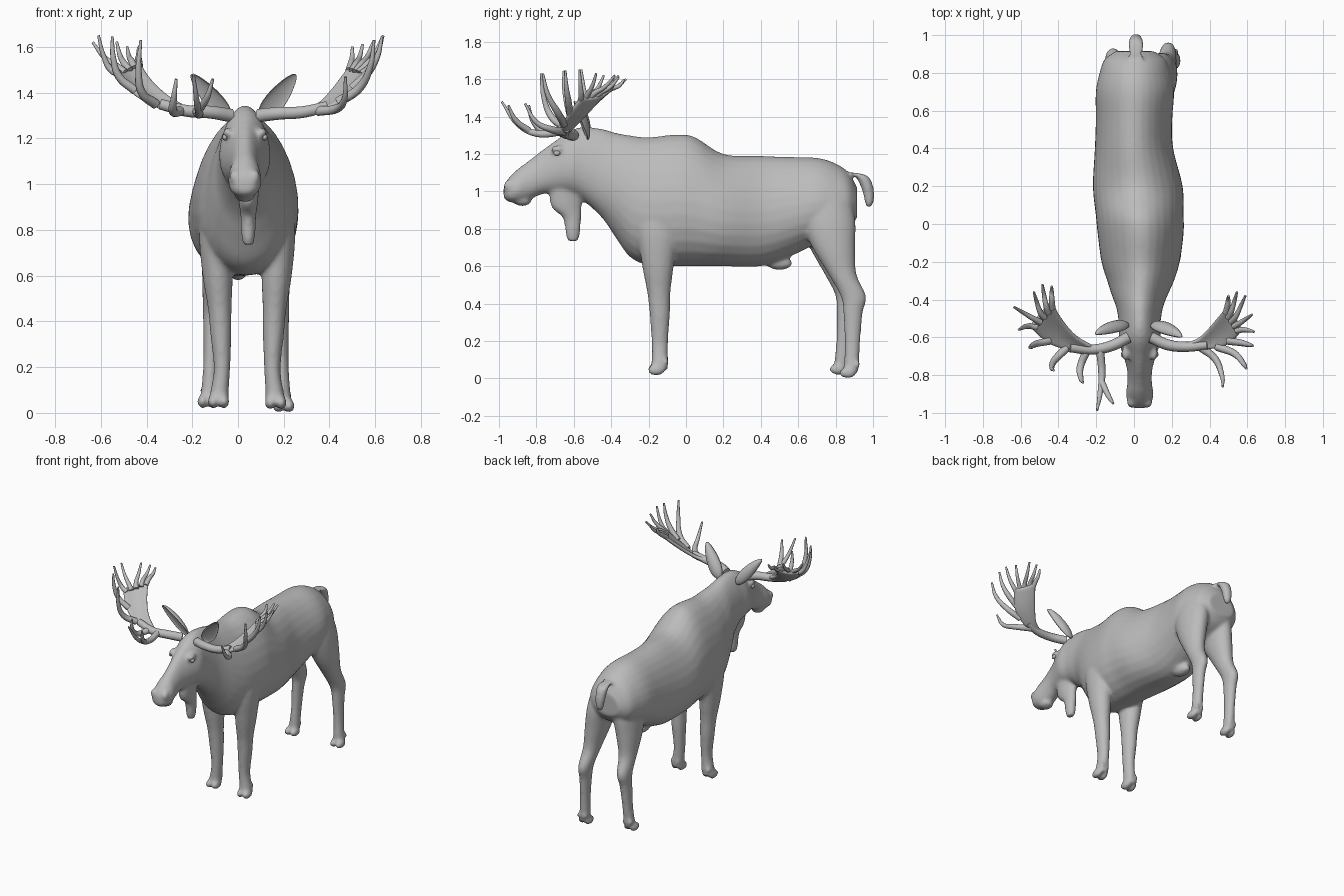
import bpy, bmesh, math
from mathutils import Vector, Matrix

cube = bpy.data.objects.get("Cube")
if cube:
    bpy.data.objects.remove(cube, do_unlink=True)

grey = bpy.data.materials.new("plain_grey")
grey.use_nodes = True
grey.diffuse_color = (0.5, 0.5, 0.5, 1)
grey.node_tree.nodes["Principled BSDF"].inputs["Base Color"].default_value = (0.5, 0.5, 0.5, 1)


def add_object(name, data):
    ob = bpy.data.objects.new(name, data)
    data.materials.append(grey)
    bpy.context.collection.objects.link(ob)
    return ob


def mesh_object(name, bm):
    bmesh.ops.recalc_face_normals(bm, faces=bm.faces)
    for f in bm.faces:
        f.smooth = True
    me = bpy.data.meshes.new(name)
    bm.to_mesh(me)
    bm.free()
    return add_object(name, me)


def refine(rows, steps=4):
    """Catmull-Rom interpolation of a list of equal-length tuples."""
    out = []
    for i in range(len(rows) - 1):
        quad = [rows[max(i - 1, 0)], rows[i], rows[i + 1], rows[min(i + 2, len(rows) - 1)]]
        for s in range(steps):
            t = s / steps
            out.append([b + 0.5 * t * (c - a + t * (2 * a - 5 * b + 4 * c - d + t * (3 * (b - c) + d - a)))
                        for a, b, c, d in zip(*quad)])
    return out + [list(rows[-1])]


def loft(bm, rows, ring_point, sides=28):
    """Skin closed rings; ring_point(row, angle) places each vertex."""
    rings = [[bm.verts.new(ring_point(r, 2 * math.pi * k / sides)) for k in range(sides)]
             for r in refine(rows)]
    for a, b in zip(rings, rings[1:]):
        for k in range(sides):
            bm.faces.new((a[k], a[k - 1], b[k - 1], b[k]))
    bm.faces.new(rings[0])
    bm.faces.new(rings[-1])


def trunk_ring(r, a):
    y, top, low, hw, xc = r
    s = math.sin(a)
    return xc + hw * math.cos(a) * (1 - 0.17 * s), y, (top + low) / 2 + (top - low) / 2 * s


def limb_ring(r, a):
    x, y, z, rx, ry = r
    return x + rx * math.cos(a), y + ry * math.sin(a), z


def blob(bm, centre, size):
    m = Matrix.Translation(centre) @ Matrix.Diagonal((*size, 1))
    bmesh.ops.create_uvsphere(bm, u_segments=20, v_segments=12, radius=1, matrix=m)


body = bmesh.new()

# Trunk, neck and head: y, top, bottom, half width, centre x
loft(body, [
    (-.975, 1.03, .965, .03, .03), (-.95, 1.07, .945, .06, .03), (-.90, 1.12, .94, .072, .03),
    (-.84, 1.165, .955, .064, .03), (-.77, 1.22, .985, .066, .03), (-.70, 1.27, .99, .085, .03),
    (-.62, 1.325, .98, .11, .03), (-.55, 1.345, .95, .107, .03), (-.45, 1.335, .86, .12, .03),
    (-.38, 1.315, .76, .145, .03), (-.30, 1.30, .65, .175, .035), (-.20, 1.29, .605, .205, .035),
    (-.05, 1.305, .6, .225, .035), (.05, 1.29, .6, .23, .03), (.20, 1.2, .6, .235, .02),
    (.40, 1.19, .6, .205, 0), (.55, 1.185, .65, .2, 0), (.70, 1.18, .72, .205, .005),
    (.80, 1.15, .76, .185, .005), (.87, 1.1, .8, .16, .005), (.915, 1.02, .86, .1, .005)], trunk_ring)

# Throat flap
loft(body, [(.045, -.64, 1.02, .05, .09), (.045, -.64, .92, .042, .082), (.045, -.61, .86, .034, .05),
            (.045, -.605, .78, .031, .039), (.045, -.605, .735, .022, .03)], limb_ring)

# Chin, belly bump, brows and nostril rims
blob(body, (.03, -.875, .95), (.045, .05, .028))
blob(body, (0, .5, .615), (.04, .07, .035))
for side in (-1, 1):
    blob(body, (.03 + side * .075, -.685, 1.225), (.022, .04, .022))
    blob(body, (.03 + side * .042, -.94, 1.03), (.026, .035, .035))

# Legs: x, y, z, radius x, radius y
front_leg = [(.16, -.15, 1.0, .06, .10), (.185, -.15, .8, .065, .11), (.17, -.15, .6, .066, .085),
             (.16, -.145, .45, .052, .062), (.155, -.14, .33, .046, .054), (.15, -.14, .18, .036, .044),
             (.16, -.14, .08, .04, .044), (.165, -.145, .03, .044, .048)]
hind_leg = [(.11, .74, 1.0, .08, .13), (.135, .76, .85, .085, .145), (.155, .79, .7, .075, .115),
            (.17, .835, .56, .056, .076), (.18, .895, .44, .044, .068), (.185, .893, .35, .037, .052),
            (.19, .89, .2, .032, .042), (.195, .885, .08, .036, .04), (.2, .88, .03, .038, .04)]


def add_leg(rows, mirror, slide, lift):
    placed = []
    for x, y, z, rx, ry in rows:
        low = max(0, 1 - z)
        placed.append((x if mirror is None else 2 * mirror - x, y + slide * low, z + lift * low, rx, ry))
    loft(body, placed, limb_ring)
    x, y, z = placed[-1][:3]
    # Cloven toes and dew claws
    for s in (-1, 1):
        blob(body, (x + s * .024, y - .015, z), (.024, .046, .03))
        blob(body, (x + s * .022, y + .035, z + .045), (.014, .018, .02))


add_leg(front_leg, None, 0, .015)
add_leg(front_leg, .04, 0, .02)
add_leg(hind_leg, None, 0, 0)
add_leg(hind_leg, .035, -.055, .02)

# Tail
loft(body, [(.01, .88, 1.10, .04, .03), (.01, .94, 1.08, .042, .035), (.01, .97, 1.02, .036, .033),
            (.01, .98, .95, .028, .025), (.01, .975, .915, .015, .015)], limb_ring)

body_ob = mesh_object("body", body)
fuse = body_ob.modifiers.new("fuse", 'REMESH')
fuse.mode = 'VOXEL'
fuse.voxel_size = 0.011
fuse.use_smooth_shade = True
soften = body_ob.modifiers.new("soften", 'SMOOTH')
soften.factor = 0.5
soften.iterations = 7


# Ears: cupped leaves pointing from base to tip
def ear(name, base, tip, facing, width):
    base, tip = Vector(base), Vector(tip)
    axis = (tip - base).normalized()
    across = axis.cross(Vector(facing)).normalized()
    out = across.cross(axis)
    bm = bmesh.new()
    bmesh.ops.create_uvsphere(bm, u_segments=24, v_segments=16, radius=1)
    for v in bm.verts:
        w, d, l = v.co
        taper = 1 - 0.3 * l
        d = -0.35 * d if d > 0 else d
        v.co = (base + tip) / 2 + axis * l * (tip - base).length / 2 + across * w * width * taper + out * d * .04
    mesh_object(name, bm)


ear("right_ear", (-.035, -.53, 1.28), (-.205, -.585, 1.48), (-.5, -1, 0), .042)
ear("left_ear", (.10, -.53, 1.28), (.252, -.60, 1.48), (.3, -1, -.1), .045)

# Eyes
for name, side in (("right_eye", -1), ("left_eye", 1)):
    bm = bmesh.new()
    blob(bm, (.03 + side * .087, -.69, 1.205), (.012, .018, .014))
    mesh_object(name, bm)


# Antlers: tapering curves for beam and tines, a solid sheet for the palm
def tines(name, paths):
    cu = bpy.data.curves.new(name, 'CURVE')
    cu.dimensions = '3D'
    cu.bevel_depth = 1
    cu.bevel_resolution = 3
    cu.resolution_u = 6
    cu.use_fill_caps = True
    for start, end, pts in paths:
        sp = cu.splines.new('BEZIER')
        sp.bezier_points.add(len(pts) - 1)
        for i, (bp, p) in enumerate(zip(sp.bezier_points, pts)):
            bp.co = p
            bp.handle_left_type = bp.handle_right_type = 'AUTO'
            bp.radius = start + (end - start) * (i / (len(pts) - 1)) ** 1.5
    add_object(name, cu)


def palm(name, back, front):
    bm = bmesh.new()
    rows = []
    for b, f in zip(refine(back, 3), refine(front, 3)):
        b, f = Vector(b), Vector(f)
        dip = Vector((0, 0, -.12 * (b - f).length))
        rows.append([bm.verts.new(b.lerp(f, t / 4) + dip * math.sin(math.pi * t / 4)) for t in range(5)])
    for a, b in zip(rows, rows[1:]):
        for k in range(4):
            bm.faces.new((a[k], a[k + 1], b[k + 1], b[k]))
    ob = mesh_object(name, bm)
    thick = ob.modifiers.new("thickness", 'SOLIDIFY')
    thick.thickness = .024
    thick.offset = 0
    ob.modifiers.new("rounding", 'SUBSURF').levels = 2


def edge_tines(back, front, tips):
    """Short tines fanning from the outer rim of the palm."""
    paths = []
    b, f = Vector(back[-1]), Vector(front[-1])
    for i, tip in enumerate(tips):
        root = f.lerp(b, i / (len(tips) - 1))
        tip = Vector(tip)
        inner = root.lerp((Vector(back[-2]) + Vector(front[-2])) / 2, .3)
        bend = root.lerp(tip, .5) + (root - inner) * .15 - Vector((0, 0, .015))
        paths.append((.017, .006, [inner, root, bend, tip]))
    return paths


r_back = [(-.22, -.645, 1.335), (-.31, -.59, 1.39), (-.39, -.49, 1.47), (-.435, -.40, 1.55)]
r_front = [(-.24, -.675, 1.31), (-.34, -.67, 1.335), (-.46, -.63, 1.40), (-.555, -.54, 1.5)]
palm("right_palm", r_back, r_front)
tines("right_antler", [
    (.03, .024, [(-.03, -.60, 1.30), (-.12, -.645, 1.315), (-.22, -.665, 1.32), (-.34, -.655, 1.35)]),
    (.022, .006, [(-.18, -.66, 1.32), (-.17, -.8, 1.31), (-.18, -.9, 1.36), (-.195, -.985, 1.48)]),
    (.018, .006, [(-.17, -.84, 1.325), (-.135, -.91, 1.38), (-.11, -.95, 1.46)]),
    (.022, .006, [(-.25, -.67, 1.32), (-.285, -.76, 1.32), (-.28, -.82, 1.38), (-.27, -.84, 1.46)]),
    (.022, .006, [(-.36, -.66, 1.35), (-.42, -.72, 1.40), (-.435, -.76, 1.5), (-.425, -.775, 1.63)]),
    (.02, .006, [(-.45, -.62, 1.41), (-.52, -.635, 1.47), (-.545, -.65, 1.55), (-.55, -.655, 1.645)]),
] + edge_tines(r_back, r_front, [(-.61, -.56, 1.65), (-.635, -.44, 1.62), (-.53, -.36, 1.62),
                                 (-.485, -.32, 1.6), (-.435, -.33, 1.6)]))

l_back = [(.27, -.635, 1.325), (.35, -.6, 1.35), (.43, -.51, 1.44), (.495, -.43, 1.53)]
l_front = [(.28, -.665, 1.305), (.38, -.665, 1.325), (.50, -.64, 1.40), (.575, -.56, 1.51)]
palm("left_palm", l_back, l_front)
tines("left_antler", [
    (.03, .024, [(.09, -.60, 1.30), (.18, -.64, 1.31), (.28, -.65, 1.315), (.39, -.64, 1.34)]),
    (.022, .006, [(.35, -.65, 1.32), (.43, -.715, 1.33), (.465, -.8, 1.37), (.47, -.86, 1.47)]),
    (.022, .006, [(.44, -.65, 1.36), (.53, -.685, 1.42), (.58, -.74, 1.52), (.595, -.765, 1.63)]),
    (.02, .006, [(.5, -.62, 1.42), (.57, -.63, 1.49), (.61, -.64, 1.56), (.63, -.645, 1.645)]),
] + edge_tines(l_back, l_front, [(.635, -.57, 1.65), (.625, -.48, 1.63), (.59, -.38, 1.62),
                                 (.545, -.36, 1.61), (.5, -.38, 1.6)]))
